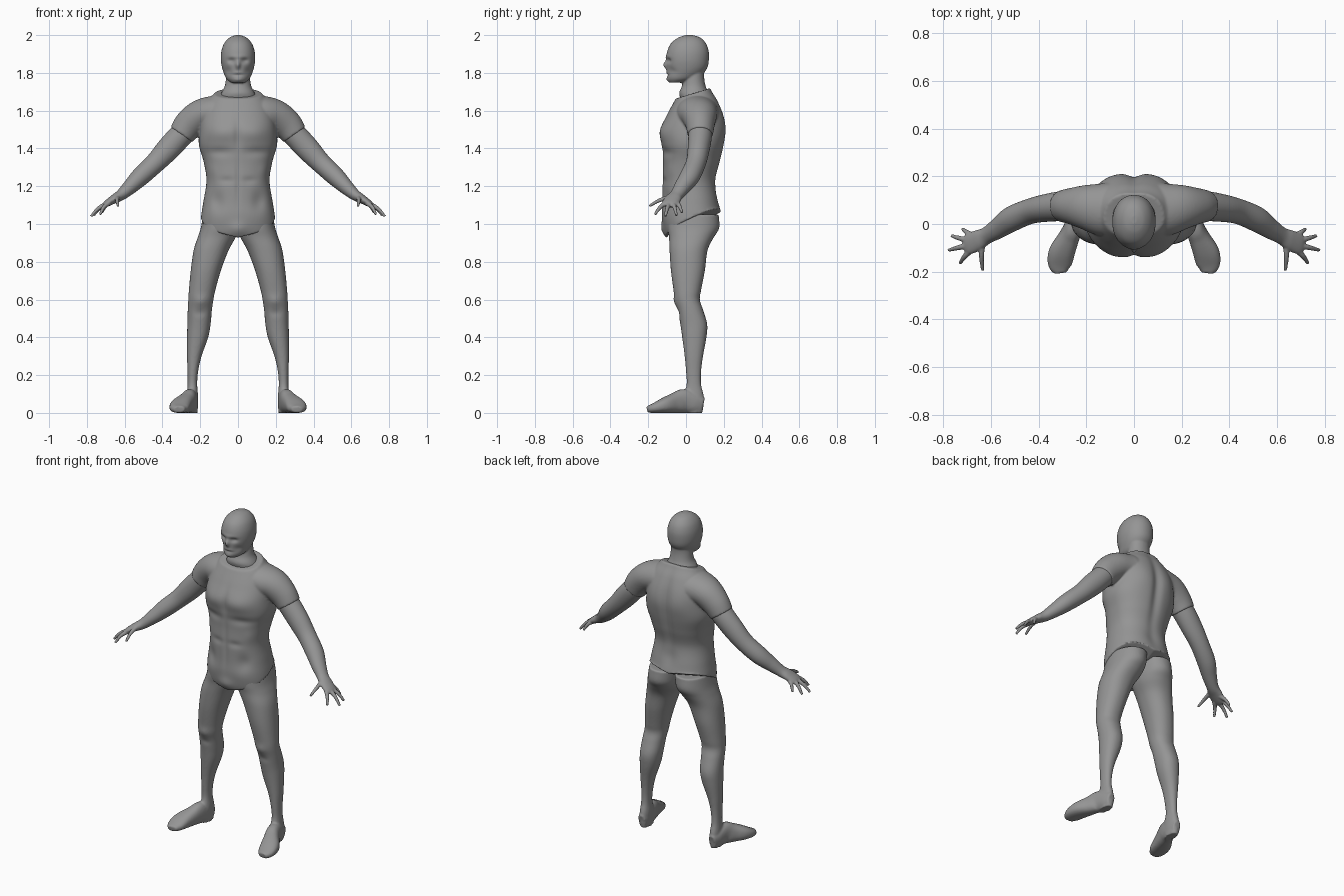
import bpy, bmesh, math
from mathutils import Vector

old = bpy.data.objects.get("Cube")
if old:
    bpy.data.objects.remove(old, do_unlink=True)

grey = bpy.data.materials.new("plain grey")
grey.use_nodes = True
tone = (0.3, 0.3, 0.3, 1)
grey.diffuse_color = tone
grey.node_tree.nodes["Principled BSDF"].inputs["Base Color"].default_value = tone


def smooth_rows(rows, steps=6):
    """Pass a smooth curve through rows of numbers."""
    out = []
    for i in range(len(rows) - 1):
        p0, p1 = rows[max(i - 1, 0)], rows[i]
        p2, p3 = rows[i + 1], rows[min(i + 2, len(rows) - 1)]
        for k in range(steps):
            t = k / steps
            out.append([b + t * ((c - a) + t * ((2 * a - 5 * b + 4 * c - d)
                        + t * (3 * b - a - 3 * c + d))) / 2
                        for a, b, c, d in zip(p0, p1, p2, p3)])
    return out + [list(rows[-1])]


def power(value, n):
    return math.copysign(abs(value) ** (2 / n), value)


def skin_rings(bm, rings):
    """Bridge closed rings of points and cap both ends."""
    rings = [[bm.verts.new(p) for p in ring] for ring in rings]
    for a, b in zip(rings, rings[1:]):
        for i in range(len(a)):
            j = (i + 1) % len(a)
            bm.faces.new((a[i], a[j], b[j], b[i]))
    bm.faces.new(rings[0])
    bm.faces.new(rings[-1])


def stack(bm, rows, side=1, n=2.2, shape=None, count=56):
    """Level slices: height, inner x, outer x, front y, back y."""
    rings = []
    for z, x0, x1, y0, y1 in smooth_rows(rows):
        ring = []
        for i in range(count):
            a = math.tau * i / count
            p = Vector(((x0 + x1) / 2 + (x1 - x0) / 2 * power(math.cos(a), n),
                        (y0 + y1) / 2 + (y1 - y0) / 2 * power(math.sin(a), n), z))
            p.x *= side
            ring.append(shape(p) if shape else p)
        rings.append(ring)
    skin_rings(bm, rings)


def tube(bm, rows, side, across, n=2, count=24):
    """Slices along a path: x, y, z, half width, half thickness."""
    rows = smooth_rows(rows)
    rings = []
    for i, (x, y, z, w, h) in enumerate(rows):
        before, after = rows[max(i - 1, 0)], rows[min(i + 1, len(rows) - 1)]
        along = (Vector(after[:3]) - Vector(before[:3])).normalized()
        s = (across - along * across.dot(along)).normalized()
        u = along.cross(s)
        ring = []
        for k in range(count):
            a = math.tau * k / count
            p = (Vector((x, y, z)) + s * w * power(math.cos(a), n)
                 + u * h * power(math.sin(a), n))
            ring.append((p.x * side, p.y, max(p.z, 0)))
        rings.append(ring)
    skin_rings(bm, rings)


def finish(bm, name, voxel, dents=(), rounds=3):
    """Fuse the overlapping pieces, then push muscles and hollows in or out."""
    bmesh.ops.recalc_face_normals(bm, faces=bm.faces)
    mesh = bpy.data.meshes.new(name)
    bm.to_mesh(mesh)
    bm.free()
    obj = bpy.data.objects.new(name, mesh)
    bpy.context.collection.objects.link(obj)
    fuse = obj.modifiers.new("fuse", "REMESH")
    fuse.mode, fuse.voxel_size = "VOXEL", voxel
    soften = obj.modifiers.new("soften", "SMOOTH")
    soften.factor, soften.iterations = 0.5, rounds
    graph = bpy.context.evaluated_depsgraph_get()
    baked = bpy.data.meshes.new_from_object(obj.evaluated_get(graph))
    obj.modifiers.clear()
    obj.data = baked
    baked.name = name
    for v in baked.vertices:
        x, y, z = abs(v.co.x), v.co.y, v.co.z
        for face, cx, cz, rx, rz, push in dents:
            depth = min(max(face * (y - 0.02) / 0.05, 0), 1)
            v.co.y += face * push * depth * math.exp(
                -((x - cx) / rx) ** 2 - ((z - cz) / rz) ** 2)
    baked.materials.clear()
    baked.materials.append(grey)
    baked.polygons.foreach_set("use_smooth", [True] * len(baked.polygons))
    return obj


X, Y = Vector((1, 0, 0)), Vector((0, 1, 0))
FRONT, BACK = -1, 1


# Shirt: torso trimmed by a slanted collar and a pointed hem, with sleeves
def trim(p):
    hem = 0.974 + 0.234 * abs(p.x) + 0.476 * p.y
    collar = 1.68 + 0.3 * p.y
    p.z = min(max(p.z, hem), collar)
    return p


torso = [(1.74, .105, -.02, .12), (1.7, .12, -.035, .14), (1.65, .16, -.062, .17),
         (1.58, .19, -.1, .197), (1.5, .203, -.135, .21), (1.42, .207, -.13, .202),
         (1.33, .182, -.122, .182), (1.23, .167, -.125, .158), (1.12, .183, -.125, .174),
         (1.05, .194, -.128, .187), (1, .197, -.122, .18), (.95, .19, -.11, .15),
         (.9, .17, -.09, .12)]
sleeve = [(.06, .06, 1.6, .11, .085), (.13, .06, 1.59, .11, .088), (.2, .07, 1.572, .095, .085),
          (.26, .075, 1.525, .077, .08), (.299, .075, 1.473, .067, .07)]
bm = bmesh.new()
stack(bm, [(z, -w, w, f, b) for z, w, f, b in torso], shape=trim, n=2.3, count=96)
for side in (1, -1):
    tube(bm, sleeve, side, Y, count=40)
finish(bm, "shirt", 0.0065, [
    (FRONT, .09, 1.48, .07, .05, .008), (FRONT, 0, 1.47, .02, .08, -.008),
    (FRONT, .1, 1.38, .07, .025, -.009), (FRONT, 0, 1.22, .014, .12, -.006),
    (FRONT, .11, 1.12, .035, .05, -.012), (FRONT, .06, 1.23, .04, .02, -.006),
    (FRONT, .14, 1.28, .03, .04, .005), (FRONT, 0, .97, .05, .04, .014),
    (BACK, 0, 1.45, .03, .22, -.014), (BACK, .09, 1.53, .06, .08, .006),
    (BACK, 0, 1.15, .05, .05, -.008)])

# Head and neck
skull = [(2, .012, .0, .035), (1.987, .045, -.04, .075), (1.957, .073, -.079, .105),
         (1.915, .088, -.099, .12), (1.87, .091, -.104, .121), (1.83, .085, -.102, .114),
         (1.795, .074, -.1, .09), (1.767, .06, -.098, .05), (1.748, .036, -.088, -.01)]
neck = [(1.84, .06, .0, .1), (1.78, .063, -.012, .096), (1.73, .07, -.022, .104),
        (1.69, .09, -.036, .12), (1.64, .11, -.02, .13)]
bm = bmesh.new()
for rows in (skull, neck):
    stack(bm, [(z, -w, w, f, b) for z, w, f, b in rows], n=2.1)
finish(bm, "head", 0.005, [
    (FRONT, .036, 1.865, .02, .014, -.012), (FRONT, 0, 1.842, .012, .02, .018),
    (FRONT, 0, 1.885, .05, .012, .004), (FRONT, 0, 1.789, .028, .005, -.005),
    (FRONT, 0, 1.802, .025, .007, .003), (FRONT, 0, 1.763, .025, .012, .006),
    (FRONT, .055, 1.81, .02, .02, -.008)])

# Legs and feet
leg = [(1.05, -.01, .184, -.1, .172), (.98, -.004, .197, -.098, .168),
       (.93, .012, .213, -.09, .145), (.86, .05, .235, -.087, .114),
       (.755, .09, .25, -.08, .1), (.65, .12, .26, -.066, .08),
       (.6, .13, .263, -.058, .073), (.546, .138, .266, -.044, .09),
       (.47, .145, .268, -.03, .112), (.4, .158, .27, -.02, .108),
       (.3, .193, .27, -.007, .09), (.22, .211, .267, .0, .08),
       (.15, .216, .267, .003, .08), (.08, .211, .271, -.015, .095),
       (.0, .214, .268, -.01, .088)]
foot = [(.242, .09, .04, .022, .04), (.245, .05, .05, .034, .05), (.255, -.01, .062, .039, .064),
        (.275, -.06, .052, .045, .054), (.303, -.12, .038, .055, .04),
        (.312, -.17, .025, .05, .026), (.31, -.205, .018, .028, .017)]
bm = bmesh.new()
for side in (1, -1):
    stack(bm, leg, side)
    tube(bm, foot, side, X, n=2.4)
finish(bm, "legs", 0.0065, [
    (FRONT, .195, .59, .035, .03, .008), (FRONT, .2, .53, .03, .02, -.004),
    (BACK, .09, .98, .06, .05, .008), (BACK, 0, .97, .018, .08, -.015)])

# Arms with palm, four fingers and thumb
arm = [(.22, .072, 1.555, .06, .06), (.295, .075, 1.478, .063, .064), (.37, .067, 1.397, .058, .063),
       (.44, .052, 1.322, .053, .054), (.515, .02, 1.252, .053, .05),
       (.57, -.018, 1.198, .044, .04), (.618, -.048, 1.155, .036, .03),
       (.655, -.068, 1.133, .043, .024), (.695, -.085, 1.108, .043, .017),
       (.712, -.09, 1.095, .032, .01)]
fingers = [((.675, -.05, 1.115), (.72, -.02, 1.06)), ((.69, -.07, 1.11), (.765, -.05, 1.045)),
           ((.695, -.09, 1.107), (.778, -.11, 1.04)), ((.685, -.11, 1.11), (.73, -.165, 1.05)),
           ((.637, -.08, 1.142), (.635, -.195, 1.095))]
bm = bmesh.new()
for side in (1, -1):
    tube(bm, arm, side, Y, count=36)
    for root, tip in fingers:
        root, tip = Vector(root), Vector(tip)
        joint = root.lerp(tip, 0.5) + Vector((0.004, 0, 0.008))
        tube(bm, [(*root, .014, .014), (*joint, .0105, .0105), (*tip, .007, .007)],
             side, X + Y, count=14)
finish(bm, "arms", 0.0045, rounds=2)
